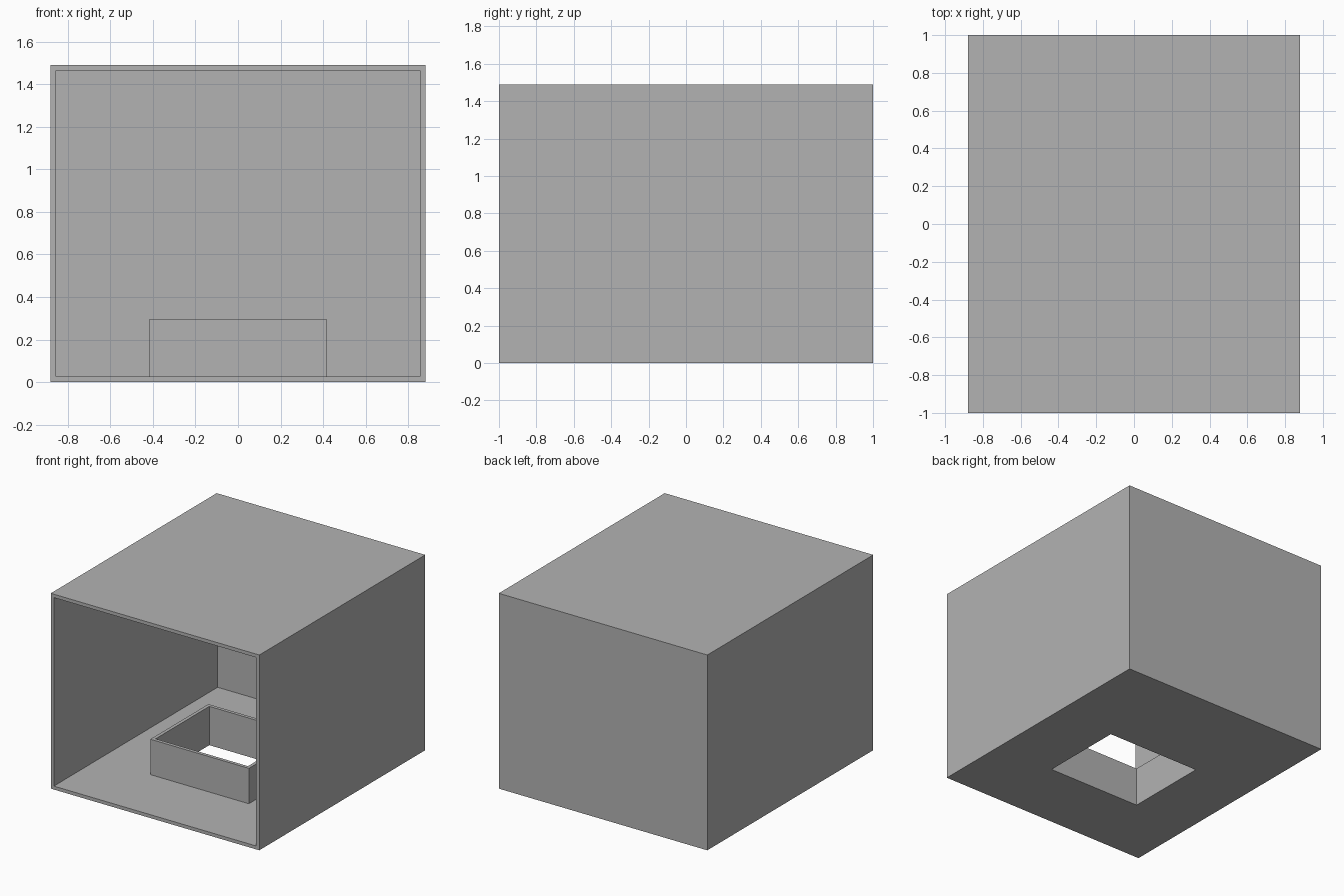
import bpy
import bmesh
from mathutils import Vector

WALL = 0.026
HALF_W, HALF_D, HEIGHT = 0.88, 1.0, 1.49

default_cube = bpy.data.objects.get("Cube")
if default_cube:
    bpy.data.objects.remove(default_cube, do_unlink=True)

grey = bpy.data.materials.new("plain grey")
grey.use_nodes = True
grey.diffuse_color = (0.45, 0.45, 0.45, 1)
grey.node_tree.nodes["Principled BSDF"].inputs["Base Color"].default_value = grey.diffuse_color


def box_bmesh(low, high):
    """Axis-aligned box between two corners."""
    low, high = Vector(low), Vector(high)
    bm = bmesh.new()
    bmesh.ops.create_cube(bm, size=1)
    bmesh.ops.scale(bm, vec=high - low, verts=bm.verts)
    bmesh.ops.translate(bm, vec=(low + high) / 2, verts=bm.verts)
    return bm


def add_object(name, bm):
    bmesh.ops.recalc_face_normals(bm, faces=bm.faces)
    mesh = bpy.data.meshes.new(name)
    bm.to_mesh(mesh)
    bm.free()
    mesh.materials.append(grey)
    obj = bpy.data.objects.new(name, mesh)
    bpy.context.collection.objects.link(obj)
    return obj


def cut(obj, cutter):
    """Subtract the cutter and apply the result."""
    mod = obj.modifiers.new("opening", 'BOOLEAN')
    mod.operation = 'DIFFERENCE'
    mod.solver = 'EXACT'
    mod.object = cutter
    bpy.context.view_layer.objects.active = obj
    bpy.ops.object.modifier_apply(modifier=mod.name)


# Open-fronted case: the front is inset to a rim and pushed back into a cavity
bm = box_bmesh((-HALF_W, -HALF_D, 0), (HALF_W, HALF_D, HEIGHT))
front = min(bm.faces, key=lambda f: f.calc_center_median().y)
bmesh.ops.inset_region(bm, faces=[front], thickness=WALL, use_even_offset=True)
pushed = bmesh.ops.extrude_discrete_faces(bm, faces=[front])["faces"][0]
bmesh.ops.translate(bm, vec=(0, 2 * HALF_D - WALL, 0), verts=pushed.verts)
case = add_object("case", bm)

# Raised collar standing on the floor
X, Y_FRONT, Y_BACK, TOP = 0.416, -0.463, 0.237, 0.296
collar = add_object("floor_collar", box_bmesh((-X, Y_FRONT, WALL), (X, Y_BACK, TOP)))

# Opening through both the collar and the floor
opening = add_object("opening_cutter", box_bmesh(
    (-X + WALL, Y_FRONT + WALL, -0.2), (X - WALL, Y_BACK - WALL, 0.6)))
opening.hide_render = True
for part in (case, collar):
    cut(part, opening)
bpy.data.objects.remove(opening, do_unlink=True)
